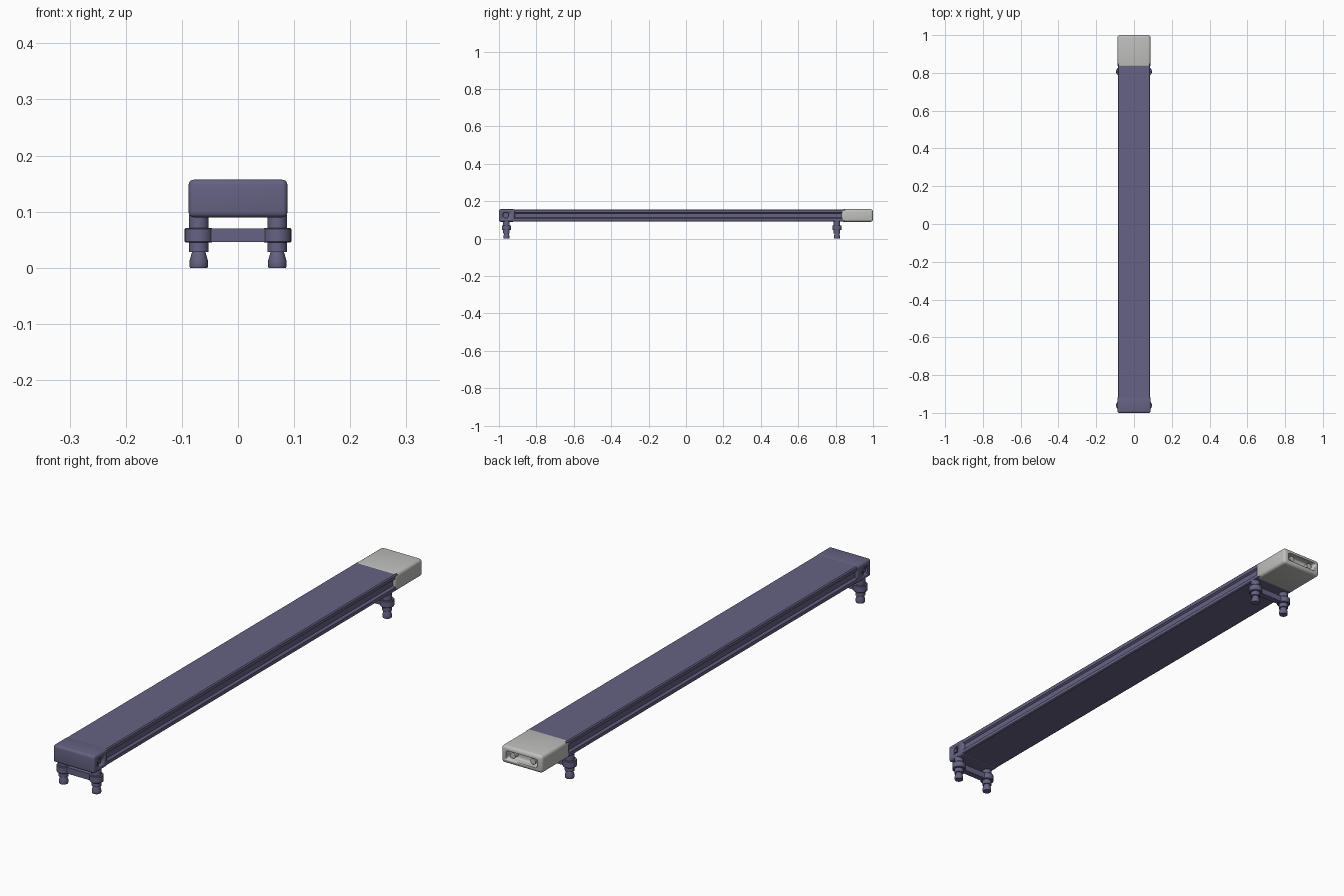
import bpy, bmesh, math
from mathutils import Matrix

if "Cube" in bpy.data.objects:
    bpy.data.objects.remove(bpy.data.objects["Cube"])


def material(name, rgb):
    m = bpy.data.materials.new(name)
    m.diffuse_color = (*rgb, 1)
    m.use_nodes = True
    m.node_tree.nodes["Principled BSDF"].inputs["Base Color"].default_value = m.diffuse_color
    return m


PURPLE = material("slate purple", (0.13, 0.122, 0.225))
GREY = material("light grey", (0.52, 0.52, 0.51))


def finish(name, bm, mat, smooth=True):
    bmesh.ops.recalc_face_normals(bm, faces=bm.faces)
    me = bpy.data.meshes.new(name)
    bm.to_mesh(me)
    bm.free()
    me.materials.append(mat)
    ob = bpy.data.objects.new(name, me)
    bpy.context.collection.objects.link(ob)
    if smooth:
        bpy.ops.object.select_all(action='DESELECT')
        ob.select_set(True)
        bpy.context.view_layer.objects.active = ob
        bpy.ops.object.shade_smooth_by_angle(angle=math.radians(35))
    return ob


def box(name, lo, hi, mat, bevel=0.0, segments=4):
    bm = bmesh.new()
    bmesh.ops.create_cube(bm, size=1)
    for v in bm.verts:
        v.co = [(lo[i] + hi[i]) / 2 + v.co[i] * (hi[i] - lo[i]) for i in range(3)]
    if bevel:
        bmesh.ops.bevel(bm, geom=bm.edges[:], offset=bevel, segments=segments,
                        profile=0.5, affect='EDGES')
    return finish(name, bm, mat)


def rod(name, centre, radius, depth, axis, mat):
    bm = bmesh.new()
    bmesh.ops.create_cone(bm, cap_ends=True, segments=24, radius1=radius,
                          radius2=radius, depth=depth)
    rot = Matrix.Rotation(math.pi / 2, 4, 'Y' if axis == 'X' else 'X')
    bm.transform(Matrix.Translation(centre) @ rot)
    return finish(name, bm, mat)


def lathe(name, profile, x, y, mat, steps=24):
    bm = bmesh.new()
    rings = [[bm.verts.new((x + r * math.cos(2 * math.pi * i / steps),
                            y + r * math.sin(2 * math.pi * i / steps), z))
              for i in range(steps)] for r, z in profile]
    for a, b in zip(rings, rings[1:]):
        for i in range(steps):
            j = (i + 1) % steps
            bm.faces.new((a[i], a[j], b[j], b[i]))
    bm.faces.new(rings[0])
    bm.faces.new(rings[-1])
    return finish(name, bm, mat)


def cut(ob, cutter):
    cutter.hide_render = True
    cutter.hide_viewport = True
    mod = ob.modifiers.new("cut", 'BOOLEAN')
    mod.operation = 'DIFFERENCE'
    mod.solver = 'EXACT'
    mod.object = cutter


# Long rail: extruded section with a stepped groove along each side
half = [(0.082, 0.092), (0.086, 0.095), (0.086, 0.108), (0.078, 0.114),
        (0.078, 0.134), (0.085, 0.139), (0.086, 0.152), (0.082, 0.156)]
section = half + [(-x, z) for x, z in reversed(half)]
bm = bmesh.new()
front = bm.faces.new([bm.verts.new((x, -0.93, z)) for x, z in section])
ext = bmesh.ops.extrude_face_region(bm, geom=[front], use_keep_orig=True)
for g in ext["geom"]:
    if isinstance(g, bmesh.types.BMVert):
        g.co.y = 0.85
finish("rail", bm, PURPLE)

# Front end cap with a recessed screw on each side
cap = box("front_cap", (-0.088, -1.0, 0.09), (0.088, -0.915, 0.157), PURPLE, 0.009)
for s in (-1, 1):
    cut(cap, rod("screw_hole_cutter", (s * 0.088, -0.963, 0.124), 0.015, 0.02, 'X', PURPLE))
    rod("cap_screw", (s * 0.079, -0.963, 0.124), 0.008, 0.014, 'X', PURPLE)

# Rear connector with a slot holding two round pins
conn = box("rear_connector", (-0.087, 0.83, 0.09), (0.087, 1.0, 0.157), GREY, 0.012)
cut(conn, box("slot_cutter", (-0.066, 0.972, 0.107), (0.066, 1.03, 0.141), GREY, 0.008))
for s in (-1, 1):
    rod("connector_pin", (s * 0.043, 0.98, 0.124), 0.011, 0.024, 'Y', GREY)

# Two pairs of turned legs, each pair joined by a cross bar
leg = [(0.0155, 0), (0.0165, 0.003), (0.0165, 0.012), (0.012, 0.028),
       (0.0175, 0.028), (0.0175, 0.045), (0.0235, 0.045), (0.025, 0.047),
       (0.025, 0.069), (0.0235, 0.071), (0.0175, 0.071), (0.0175, 0.094)]
for end, y in (("front", -0.96), ("rear", 0.807)):
    box(end + "_cross_bar", (-0.06, y - 0.012, 0.046), (0.06, y + 0.012, 0.07), PURPLE)
    for s in (-1, 1):
        lathe(end + "_leg", leg, s * 0.07, y, PURPLE)
